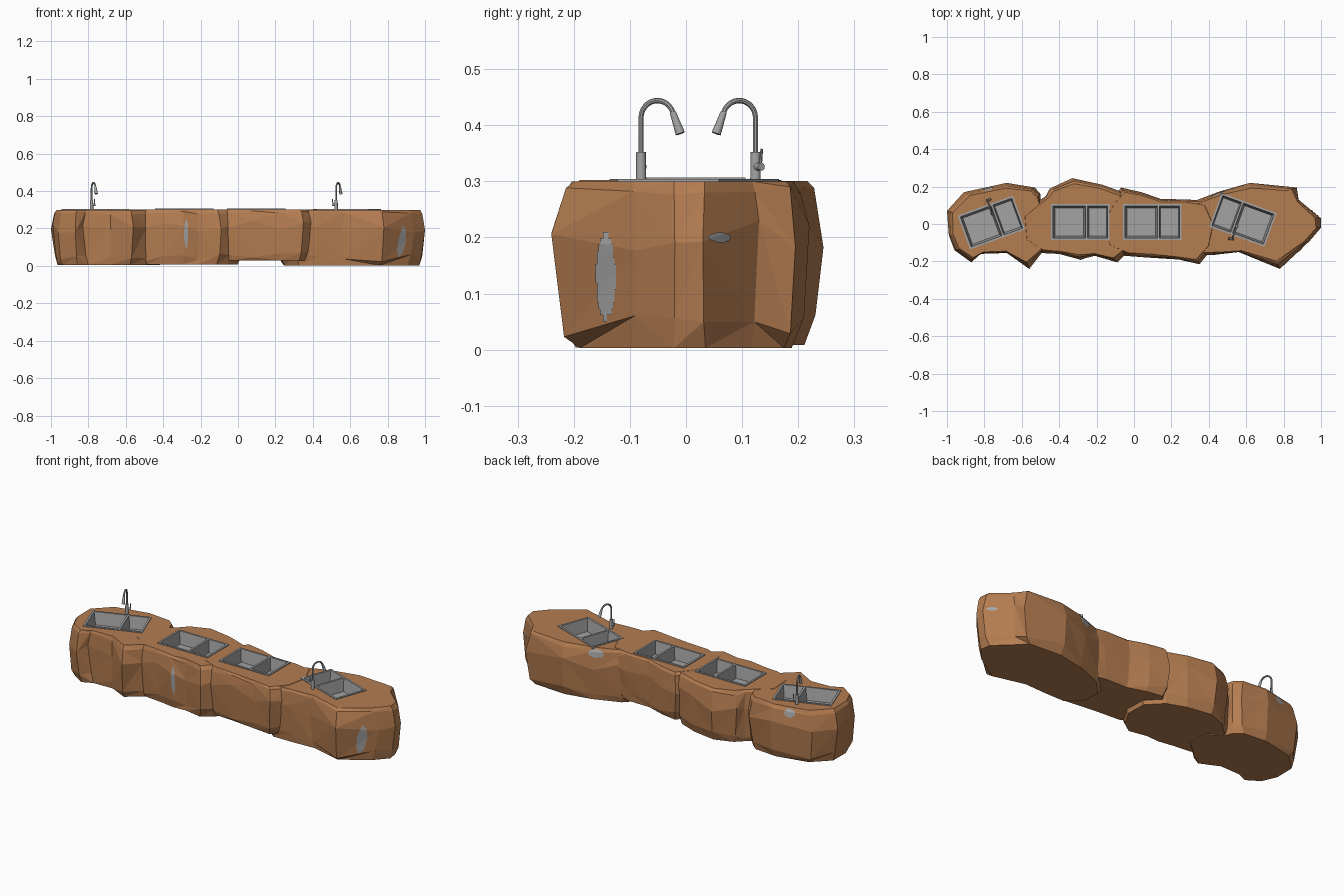
import bpy, bmesh, math, random
from mathutils import Matrix, Vector
from mathutils.bvhtree import BVHTree

if "Cube" in bpy.data.objects:
    bpy.data.objects.remove(bpy.data.objects["Cube"])

random.seed(4)


def material(name, rgb):
    m = bpy.data.materials.new(name)
    m.diffuse_color = (*rgb, 1)
    m.use_nodes = True
    m.node_tree.nodes["Principled BSDF"].inputs["Base Color"].default_value = m.diffuse_color
    return m


BROWN = material("rock_brown", (0.46, 0.205, 0.082))
STEEL = material("steel_grey", (0.37, 0.37, 0.37))
PATCH = material("patch_grey", (0.39, 0.39, 0.39))


def make(name, bm, mat, matrix=Matrix()):
    me = bpy.data.meshes.new(name)
    bm.to_mesh(me)
    bm.free()
    ob = bpy.data.objects.new(name, me)
    bpy.context.collection.objects.link(ob)
    ob.matrix_world = matrix
    if mat:
        me.materials.append(mat)
    return ob


def activate(ob):
    bpy.ops.object.select_all(action='DESELECT')
    ob.select_set(True)
    bpy.context.view_layer.objects.active = ob


# Plan outlines of the four overlapping rocks, counter-clockwise
ROCKS = {
    "left_rock": (0.004, 0.300, [
        (-1, .07), (-.99, -.06), (-.96, -.14), (-.87, -.205), (-.83, -.16), (-.68, -.155),
        (-.56, -.24), (-.49, -.15), (-.38, -.08), (-.38, .06), (-.5, .11), (-.5, .16),
        (-.53, .195), (-.68, .22), (-.91, .17)]),
    "middle_left_rock": (0.008, 0.301, [
        (-.62, .05), (-.6, -.1), (-.5, -.155), (-.4, -.16), (-.29, -.19), (-.21, -.17),
        (-.09, -.205), (-.035, -.15), (.03, -.05), (.03, .08), (-.06, .17), (-.17, .21),
        (-.33, .245), (-.45, .19), (-.47, .15)]),
    "middle_right_rock": (0.03, 0.302, [
        (-.2, 0), (-.15, -.13), (-.05, -.17), (.08, -.18), (.24, -.19), (.35, -.215),
        (.42, -.13), (.45, 0), (.4, .12), (.3, .13), (.14, .135), (.04, .17),
        (-.07, .195), (-.12, .12)]),
    "right_rock": (0.003, 0.300, [
        (.21, .02), (.22, -.1), (.3, -.17), (.43, -.165), (.56, -.15), (.78, -.24),
        (.94, -.09), (1, -.02), (1, .03), (.88, .13), (.87, .195), (.62, .22),
        (.46, .175), (.3, .115)]),
}


def rock(name, z0, z1, outline):
    """Stack of rings; spikes and inset soften toward top and bottom."""
    pts = [Vector(p) for p in outline]
    n = len(pts)
    centre = sum(pts, Vector((0, 0))) / n
    bm = bmesh.new()
    rings = []
    # (height fraction, inset, smoothing, height jitter)
    for f, inset, soft, jit in ((0, .022, .28, 0), (.13, .006, .1, .02),
                                (.68, 0, 0, .03), (.94, .010, .15, .008), (1, .020, .22, 0)):
        ring = []
        for i, p in enumerate(pts):
            q = p.lerp((pts[i - 1] + pts[(i + 1) % n]) / 2, soft)
            d = (centre - q).normalized()
            q = q + d * (inset + (random.uniform(0, .012) if 0 < f < .5 else 0))
            z = z0 + f * (z1 - z0) + random.uniform(-jit, jit)
            ring.append(bm.verts.new((q.x, q.y, min(z, z1))))
        rings.append(ring)
    for a, b in zip(rings, rings[1:]):
        for i in range(n):
            j = (i + 1) % n
            if random.random() < .5:
                bm.faces.new((a[i], a[j], b[j]))
                bm.faces.new((a[i], b[j], b[i]))
            else:
                bm.faces.new((a[i], a[j], b[i]))
                bm.faces.new((a[j], b[j], b[i]))
    caps = [bm.faces.new(rings[0][::-1]), bm.faces.new(rings[-1])]
    bmesh.ops.triangulate(bm, faces=caps)
    return make(name, bm, BROWN)


rocks = {k: rock(k, *v) for k, v in ROCKS.items()}

# Sinks: x, y, rim height, turn in degrees, has faucet
SINKS = [(-.762, .008, .304, 20, True), (-.287, .01, .306, 0, False),
         (.097, .01, .307, 0, False), (.583, .022, .304, 160, True)]
HW, HD, RIM, DEPTH, DIV = .157, .096, .011, .07, .034


def sink(name, matrix):
    xs = (-HW, -HW + RIM, DIV - RIM / 2, DIV + RIM / 2, HW - RIM, HW)
    ys = (-HD, -HD + RIM, HD - RIM, HD)
    bm = bmesh.new()
    g = [[bm.verts.new((x, y, 0)) for y in ys] for x in xs]
    bowls = []
    for i in range(5):
        for j in range(3):
            f = bm.faces.new((g[i][j], g[i + 1][j], g[i + 1][j + 1], g[i][j + 1]))
            if j == 1 and i in (1, 3):
                bowls.append(f)
    # outer skirt of the rim
    edge = [e for e in bm.edges if e.is_boundary]
    ret = bmesh.ops.extrude_edge_only(bm, edges=edge)
    bmesh.ops.translate(bm, vec=(0, 0, -.012),
                        verts=[v for v in ret['geom'] if isinstance(v, bmesh.types.BMVert)])
    # two tapered bowls
    for f in bowls:
        c = f.calc_center_median()
        new = bmesh.ops.extrude_discrete_faces(bm, faces=[f])['faces'][0]
        for v in new.verts:
            v.co = c + (v.co - c) * .88 - Vector((0, 0, DEPTH))
    bmesh.ops.recalc_face_normals(bm, faces=bm.faces)
    if max(bm.faces, key=lambda f: f.calc_center_median().z).normal.z < 0:
        bmesh.ops.reverse_faces(bm, faces=bm.faces)
    make(name, bm, STEEL, matrix)


def rod(bm, p, q, r1, r2, seg=16):
    p, q = Vector(p), Vector(q)
    d = q - p
    m = Matrix.Translation((p + q) / 2) @ d.to_track_quat('Z', 'Y').to_matrix().to_4x4()
    bmesh.ops.create_cone(bm, cap_ends=True, segments=seg, radius1=r1, radius2=r2,
                          depth=d.length, matrix=m)


def faucet(name, matrix):
    # bent pipe
    cu = bpy.data.curves.new(name + "_pipe", 'CURVE')
    cu.dimensions = '3D'
    cu.bevel_depth, cu.bevel_resolution = .0048, 2
    path = [(0, 0, .045)]
    for k in range(13):
        a = math.radians(160 * k / 12)
        path.append((0, -.031 + .031 * math.cos(a), .109 + .031 * math.sin(a)))
    sp = cu.splines.new('POLY')
    sp.points.add(len(path) - 1)
    for pt, co in zip(sp.points, path):
        pt.co = (*co, 1)
    pipe = bpy.data.objects.new(name + "_pipe", cu)
    bpy.context.collection.objects.link(pipe)
    pipe.matrix_world = matrix
    cu.materials.append(STEEL)
    activate(pipe)
    bpy.ops.object.convert(target='MESH')
    bpy.ops.object.shade_smooth_by_angle()
    # body, spray head, side handle and lever
    bm = bmesh.new()
    rod(bm, (0, 0, -.006), (0, 0, .048), .0095, .0085)
    rod(bm, path[-1], (0, -.0745, .081), .0055, .0085)
    rod(bm, (0, 0, .022), (.02, .004, .022), .007, .007)
    rod(bm, (.017, .003, .022), (.019, .005, .054), .003, .0025, 8)
    body = make(name + "_body", bm, STEEL, matrix)
    activate(body)
    bpy.ops.object.shade_smooth_by_angle()


cut = bmesh.new()
for i, (x, y, z, turn, tap) in enumerate(SINKS, 1):
    m = Matrix.Translation((x, y, z)) @ Matrix.Rotation(math.radians(turn), 4, 'Z')
    sink(f"double_sink_{i}", m)
    if tap:
        faucet(f"faucet_{i}", m @ Matrix.Translation((.02, .116, 0)))
    box = m @ Matrix.Translation((0, 0, -.02)) @ Matrix.Diagonal(
        (2 * HW - .008, 2 * HD - .008, .11, 1))
    bmesh.ops.create_cube(cut, size=1, matrix=box)

# Sink openings in the rocks
cutter = make("sink_cutter", cut, None)
cutter.hide_render = True
for ob in rocks.values():
    activate(ob)
    mod = ob.modifiers.new("openings", 'BOOLEAN')
    mod.operation, mod.solver, mod.object = 'DIFFERENCE', 'EXACT', cutter
    bpy.ops.object.modifier_apply(modifier=mod.name)
bpy.data.objects.remove(cutter)


def patch(name, rock_name, origin, direction, w, h):
    """Thin ragged grey patch projected on the rock surface."""
    bm = bmesh.new()
    bm.from_mesh(rocks[rock_name].data)
    tree = BVHTree.FromBMesh(bm)
    bm.free()
    d = Vector(direction).normalized()
    side = d.cross(Vector((0, 0, 1))).normalized()
    up = side.cross(d)
    bm, n = bmesh.new(), 14
    grid = {}
    for i in range(n + 1):
        for j in range(n + 1):
            u, v = 2 * i / n - 1, 2 * j / n - 1
            if u * u + v * v > 1.15 + random.uniform(-.12, .12):
                continue
            start = Vector(origin) + side * (u * w / 2) + up * (v * h / 2)
            hit = tree.ray_cast(start, d)[0]
            if hit:
                grid[i, j] = bm.verts.new(hit - d * .003)
    for i, j in list(grid):
        quad = [(i, j), (i + 1, j), (i + 1, j + 1), (i, j + 1)]
        if all(k in grid for k in quad):
            bm.faces.new([grid[k] for k in quad])
    bm.normal_update()
    for f in bm.faces:
        if f.normal.dot(d) > 0:
            f.normal_flip()
    make(name, bm, PATCH)


patch("front_patch", "middle_left_rock", (-.277, -1, .17), (0, 1, 0), .022, .15)
patch("end_patch", "right_rock", (2, -.143, .13), (-1, 0, 0), .036, .16)
patch("end_small_patch", "right_rock", (2, .06, .2), (-1, 0, 0), .04, .018)
patch("back_left_patch", "left_rock", (-.78, 1.19, .27), (0, -1, 0), .06, .045)
patch("back_right_patch", "right_rock", (.45, 1.18, .27), (0, -1, 0), .08, .045)
